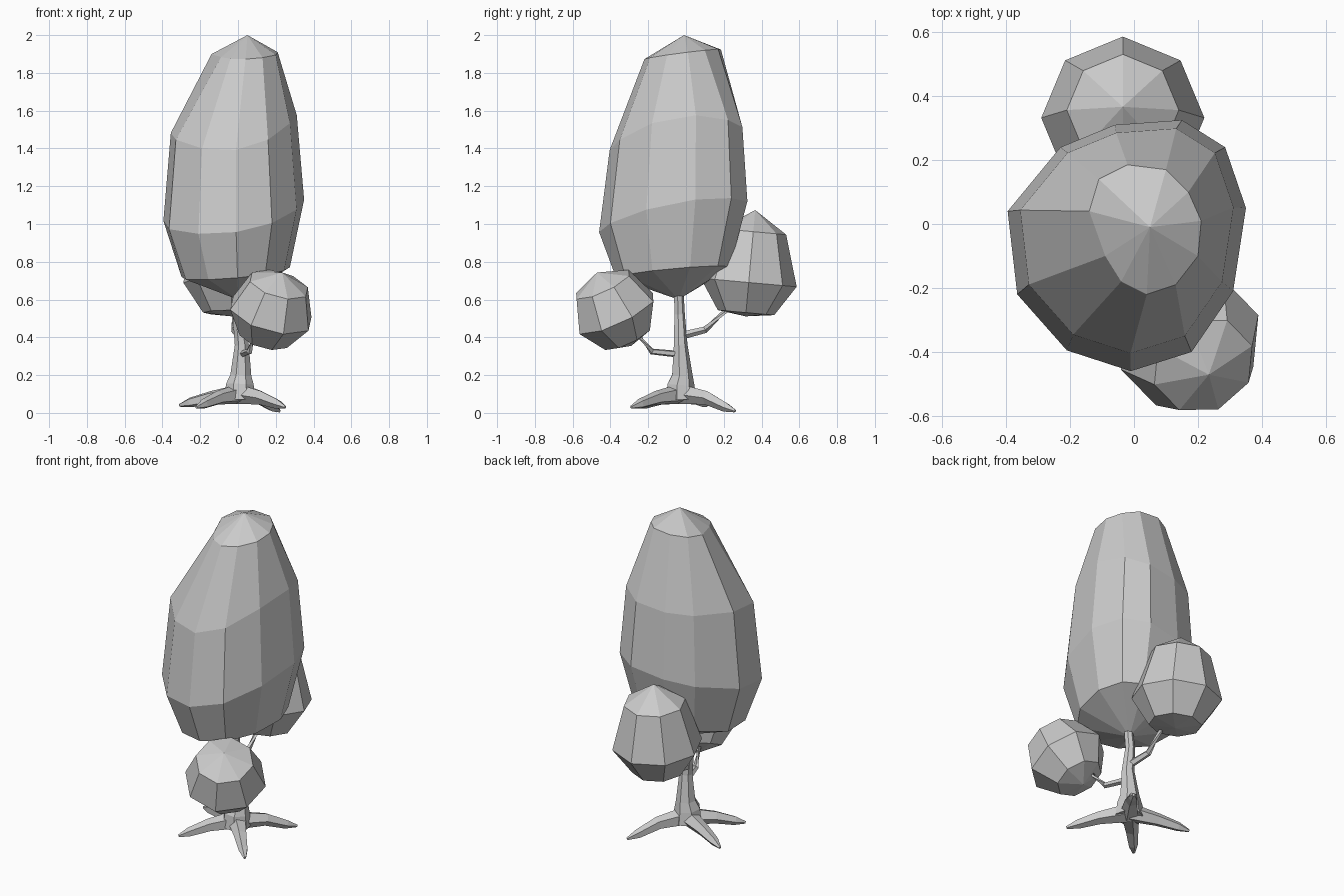
import bpy, bmesh, math
from mathutils import Vector

cube = bpy.data.objects.get("Cube")
if cube:
    bpy.data.objects.remove(cube, do_unlink=True)

GREY = (0.6, 0.6, 0.6, 1)
mat = bpy.data.materials.new("plain grey")
mat.use_nodes = True
mat.diffuse_color = GREY
mat.node_tree.nodes["Principled BSDF"].inputs["Base Color"].default_value = GREY


def loft(name, rings):
    """Join rings of points with flat faces; one-point rings make tips."""
    bm = bmesh.new()
    loops = [[bm.verts.new(p) for p in ring] for ring in rings]
    for a, b in zip(loops, loops[1:]):
        n = max(len(a), len(b))
        for i in range(n):
            j = (i + 1) % n
            if len(a) == 1:
                bm.faces.new((a[0], b[j], b[i]))
            elif len(b) == 1:
                bm.faces.new((a[i], a[j], b[0]))
            else:
                bm.faces.new((a[i], a[j], b[j], b[i]))
    for end in (loops[0], loops[-1]):
        if len(end) > 2:
            bm.faces.new(end)
    bmesh.ops.recalc_face_normals(bm, faces=bm.faces)
    mesh = bpy.data.meshes.new(name)
    bm.to_mesh(mesh)
    bm.free()
    mesh.materials.append(mat)
    obj = bpy.data.objects.new(name, mesh)
    bpy.context.collection.objects.link(obj)
    return obj


def circle(centre, axis, radius, sides, turn=0.0):
    if radius == 0:
        return [centre]
    axis = axis.normalized()
    ref = Vector((1, 0, 0)) if abs(axis.z) > 0.6 else Vector((0, 0, 1))
    u = axis.cross(ref).normalized()
    v = axis.cross(u)
    angles = [turn + math.tau * i / sides for i in range(sides)]
    return [centre + radius * (u * math.cos(a) + v * math.sin(a)) for a in angles]


def limb(name, path, radii, sides=6):
    """Tapered tube along a path."""
    pts = [Vector(p) for p in path]
    last = len(pts) - 1
    rings = [circle(p, pts[min(i + 1, last)] - pts[max(i - 1, 0)], r, sides)
             for i, (p, r) in enumerate(zip(pts, radii))]
    return loft(name, rings)


def clump(name, centre, axis, profile, sides=8, turn=0.0):
    """Round leaf mass: profile holds (distance along axis, radius)."""
    centre, axis = Vector(centre), Vector(axis).normalized()
    return loft(name, [circle(centre + axis * t, axis, r, sides, turn)
                       for t, r in profile])


# Tall crown: a wide outline scaled at each level, and a small top outline
wide = [(.35, .05), (.285, .24), (.15, .325), (-.06, .31), (-.23, .24),
        (-.395, .04), (-.365, -.22), (-.21, -.395), (-.01, -.46),
        (.18, -.40), (.31, -.21)]
top = [(.21, .01), (.17, .1), (.1, .17), (-.02, .185), (-.11, .14),
       (-.14, .04), (-.09, -.1), (-.04, -.18), (.04, -.22),
       (.13, -.19), (.2, -.1)]
mid = Vector((-.02, -.07))


def crown_ring(outline, shift, scale, z, tilt_x, tilt_y, bow=0.0):
    """Scaled outline, tilted, with front and back bowed down."""
    ring = []
    for p in outline:
        x, y = mid + Vector(shift) + (Vector(p) - mid) * scale
        ring.append(Vector((x, y, z + tilt_x * x + tilt_y * y - bow * y * y)))
    return ring


loft("main_crown", [
    [Vector((0, -.04, .60))],
    crown_ring(wide, (.01, 0), .77, .745, .09, .08),
    crown_ring(wide, (0, 0), 1, 1.07, .15, .15, .2),
    crown_ring(wide, (0, .015), .895, 1.53, .14, .075, .65),
    crown_ring(top, (0, 0), 1, 1.9, .04, .13),
    [Vector((.05, -.01, 2))]])

# Smaller leaf clumps on the side branches
clump("front_clump", (.18, -.38, .548), (.25, -.42, .9),
      [(-.22, 0), (-.17, .14), (-.025, .232), (.15, .165), (.222, 0)], turn=.3)
clump("back_clump", (-.035, .34, .78), (0, .09, 1),
      [(-.27, 0), (-.25, .15), (-.09, .255), (.18, .175), (.295, 0)])

# Trunk
limb("trunk", [(.01, -.03, .07), (.01, -.03, .15), (.015, -.022, .2),
               (.02, -.03, .36), (0, -.035, .52), (.01, -.04, .66)],
     [.085, .075, .057, .038, .029, .026], 7)

# Roots run out and down from the trunk foot
for name, tip in {"front_right_root": (-.22, -.265, .03),
                  "front_left_root": (.25, -.29, .03),
                  "back_left_root": (.22, .26, .01),
                  "back_right_root": (-.31, .11, .04)}.items():
    foot, end = Vector((.01, -.025, .1)), Vector(tip)
    bend = foot.lerp(end, .48)
    bend.z = .08
    limb(name, [foot, bend, foot.lerp(end, .82) + Vector((0, 0, .005)), end],
         [.055, .038, .027, .008], 5)

# Branches
limb("front_branch", [(.02, -.03, .31), (.06, -.18, .325), (.09, -.26, .42)],
     [.019, .017, .014], 5)
limb("back_branch", [(.01, -.02, .41), (-.02, .1, .44), (-.02, .22, .55)],
     [.022, .019, .014], 5)
